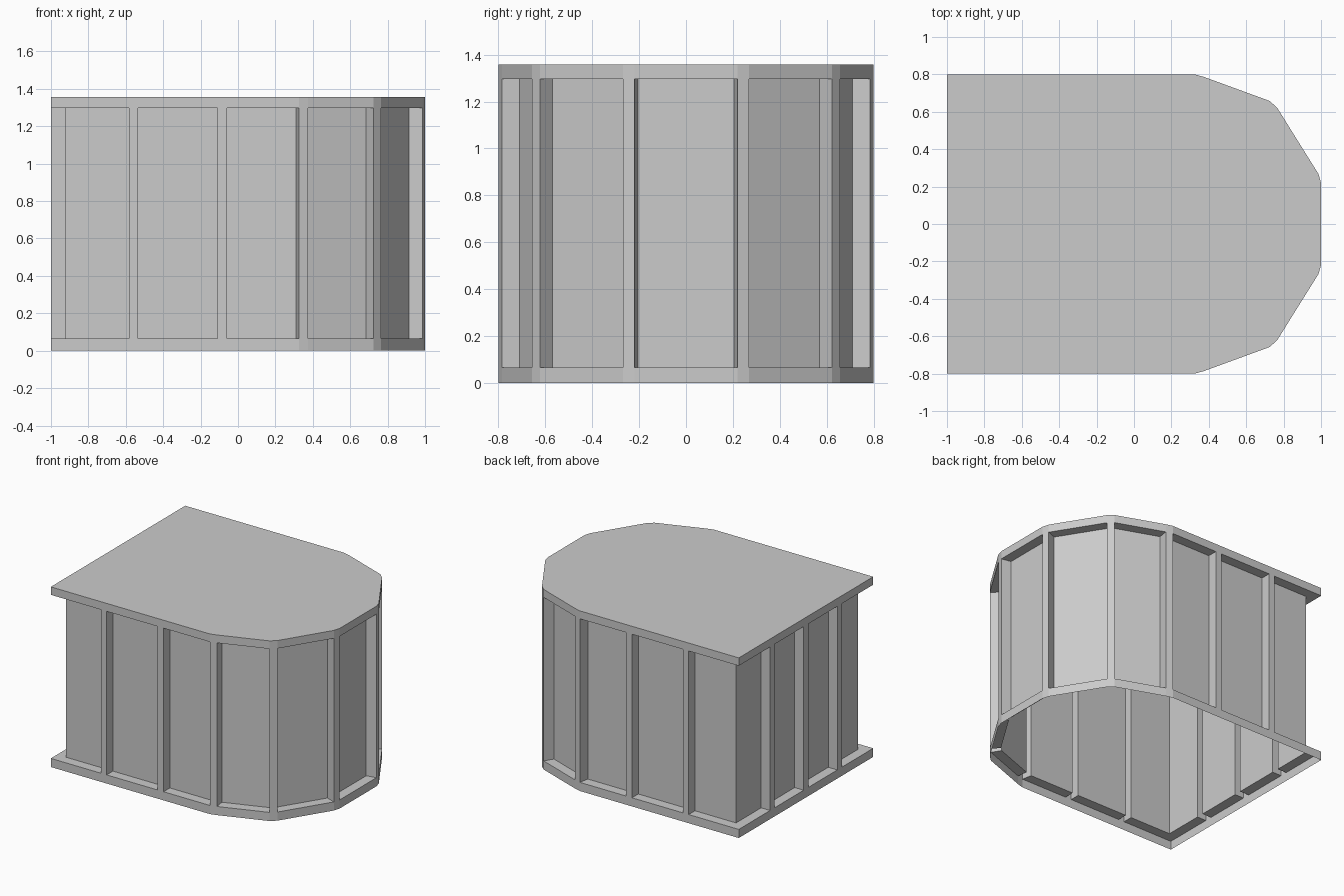
import bpy, bmesh
from mathutils import Vector

if "Cube" in bpy.data.objects:
    bpy.data.objects.remove(bpy.data.objects["Cube"])

HEIGHT, LOW, HIGH = 1.357, 0.065, 1.297   # total height, recess bottom and top
DEPTH, TAPER = 0.075, 0.015               # recess depth, side taper on the rounded end

# Half outline (y < 0) from the back centre post round to the nose.
# Panels alternate with posts; the square back corner is one three-point panel.
half_panels = [
    [(-1, -0.027), (-1, -0.373)],
    [(-1, -0.427), (-1, -0.8), (-0.582, -0.8)],
    [(-0.535, -0.8), (-0.11, -0.8)],
    [(-0.06, -0.8), (0.325, -0.8)],
    [(0.375, -0.786), (0.725, -0.658)],
    [(0.765, -0.622), (0.986, -0.268)],
]
nose = [(1, -0.22), (1, 0.22)]
mirrored = [[(x, -y) for x, y in reversed(p)] for p in reversed(half_panels)]
panels = [[Vector(p) for p in path] for path in half_panels + [nose] + mirrored]

bm = bmesh.new()


def face(points):
    bm.faces.new([bm.verts.new(p) for p in points])


def wall(a, b, z0, z1):
    face([(a.x, a.y, z0), (b.x, b.y, z0), (b.x, b.y, z1), (a.x, a.y, z1)])


def inset_path(path):
    """Move a panel path inward, narrowing it at the bevelled posts."""
    dirs = [(b - a).normalized() for a, b in zip(path, path[1:])]
    normals = [Vector((-d.y, d.x)) * DEPTH for d in dirs]
    t0 = TAPER if path[0].x > 0.3 else 0
    t1 = TAPER if path[-1].x > 0.3 else 0
    first = path[0] + normals[0] + dirs[0] * t0
    last = path[-1] + normals[-1] - dirs[-1] * t1
    middle = [p + normals[0] + normals[1] for p in path[1:-1]]
    return [first] + middle + [last]


outline = [p for path in panels for p in path]
n = len(outline)

# Bottom and top rims
for i in range(n):
    a, b = outline[i], outline[(i + 1) % n]
    wall(a, b, 0, LOW)
    wall(a, b, HIGH, HEIGHT)

# Recessed panels and the posts between them
for i, path in enumerate(panels):
    inner = inset_path(path)
    for k in range(len(path) - 1):
        a, b, c, d = path[k], path[k + 1], inner[k + 1], inner[k]
        wall(d, c, LOW, HIGH)
        for z in (LOW, HIGH):
            face([(p.x, p.y, z) for p in (a, b, c, d)])
    wall(path[0], inner[0], LOW, HIGH)
    wall(inner[-1], path[-1], LOW, HIGH)
    wall(path[-1], panels[(i + 1) % len(panels)][0], LOW, HIGH)

# Flat roof; the underside stays open
face([(p.x, p.y, HEIGHT) for p in outline])

bmesh.ops.remove_doubles(bm, verts=bm.verts, dist=0.0005)
bmesh.ops.recalc_face_normals(bm, faces=bm.faces)
roof = max(bm.faces, key=lambda f: f.calc_center_median().z)
if roof.normal.z < 0:
    bmesh.ops.reverse_faces(bm, faces=bm.faces)

mesh = bpy.data.meshes.new("panelled_shell")
bm.to_mesh(mesh)
bm.free()
bpy.context.collection.objects.link(bpy.data.objects.new("panelled_shell", mesh))
